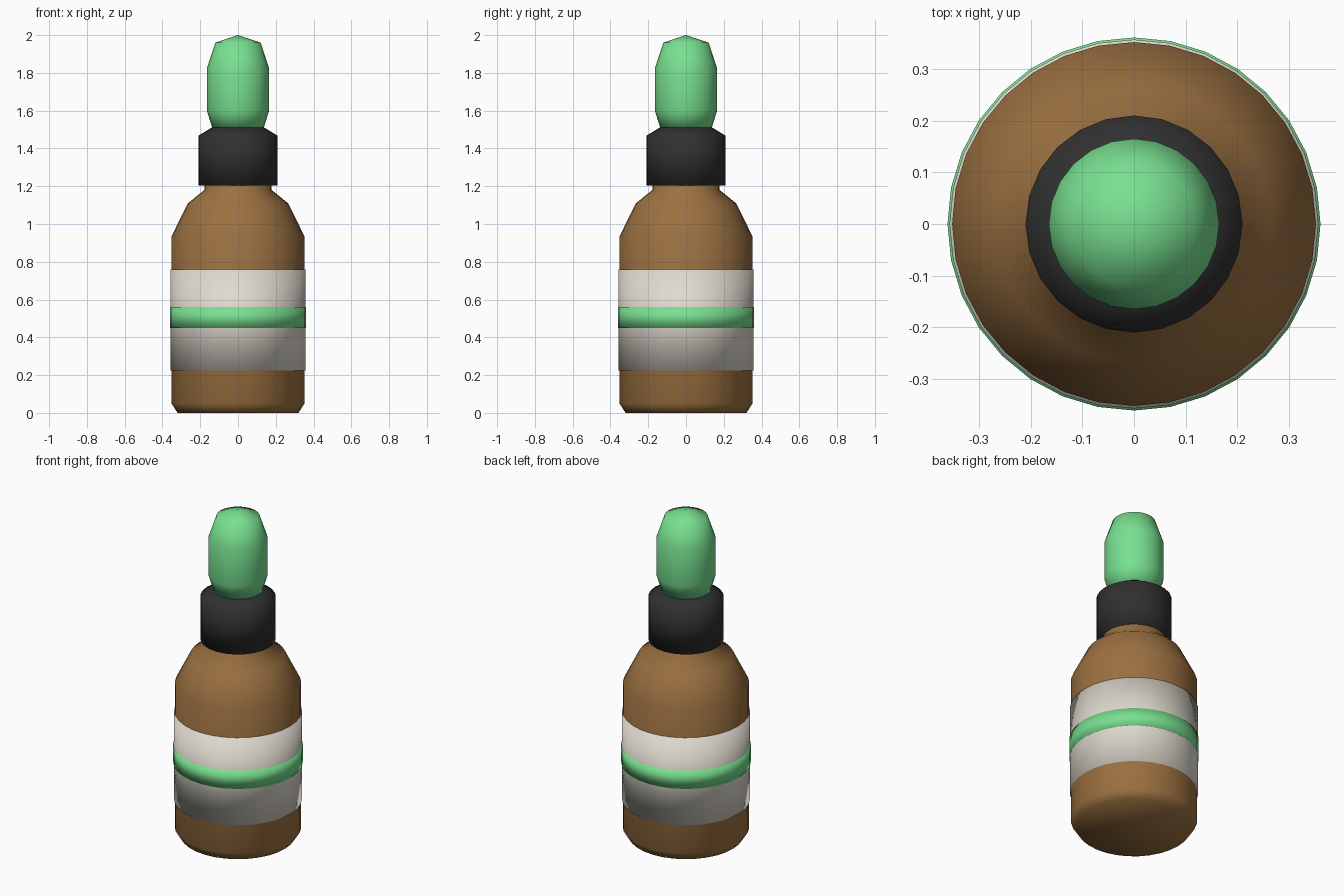
import bpy
import bmesh
from math import cos, sin, tau

cube = bpy.data.objects.get("Cube")
if cube:
    bpy.data.objects.remove(cube, do_unlink=True)


def material(name, rgb):
    mat = bpy.data.materials.new(name)
    mat.use_nodes = True
    mat.diffuse_color = (*rgb, 1)
    bsdf = next(n for n in mat.node_tree.nodes if n.type == 'BSDF_PRINCIPLED')
    bsdf.inputs["Base Color"].default_value = (*rgb, 1)
    return mat


def lathe(name, profile, mat, sides):
    """Revolve (radius, height) points about z and cap both ends."""
    bm = bmesh.new()
    rings = []
    for r, z in profile:
        if r == 0:
            rings.append([bm.verts.new((0, 0, z))] * sides)
        else:
            rings.append([bm.verts.new((r * cos(tau * i / sides), r * sin(tau * i / sides), z))
                          for i in range(sides)])
    for low, high in zip(rings, rings[1:]):
        for i in range(sides):
            j = (i + 1) % sides
            corners = dict.fromkeys((low[i], low[j], high[j], high[i]))
            bm.faces.new(list(corners))
    for (r, z), ring in ((profile[0], rings[0]), (profile[-1], rings[-1])):
        if r:
            bm.faces.new(ring)
    bmesh.ops.recalc_face_normals(bm, faces=bm.faces)
    for face in bm.faces:
        face.smooth = True
    mesh = bpy.data.meshes.new(name)
    bm.to_mesh(mesh)
    bm.free()
    mesh.materials.append(mat)
    obj = bpy.data.objects.new(name, mesh)
    bpy.context.collection.objects.link(obj)
    return obj


amber = material("amber glass", (0.33, 0.165, 0.053))
cream = material("cream paper", (0.74, 0.70, 0.62))
green = material("green rubber", (0.19, 0.75, 0.28))
black = material("black plastic", (0.03, 0.03, 0.03))

# Glass bottle with shoulder and neck
lathe("bottle", [(0.32, 0), (0.352, 0.05), (0.352, 0.935), (0.265, 1.11),
                 (0.178, 1.18), (0.178, 1.25)], amber, 32)

# Wrapped label and its raised stripe
lathe("label", [(0.357, 0.225), (0.357, 0.76)], cream, 32)
lathe("label_stripe", [(0.361, 0.45), (0.361, 0.56)], green, 32)

# Screw collar and squeeze bulb
lathe("collar", [(0.21, 1.205), (0.21, 1.467), (0.14, 1.51)], black, 24)
lathe("dropper_bulb", [(0.135, 1.505), (0.165, 1.6), (0.165, 1.825),
                       (0.12, 1.96), (0, 2.0)], green, 24)
